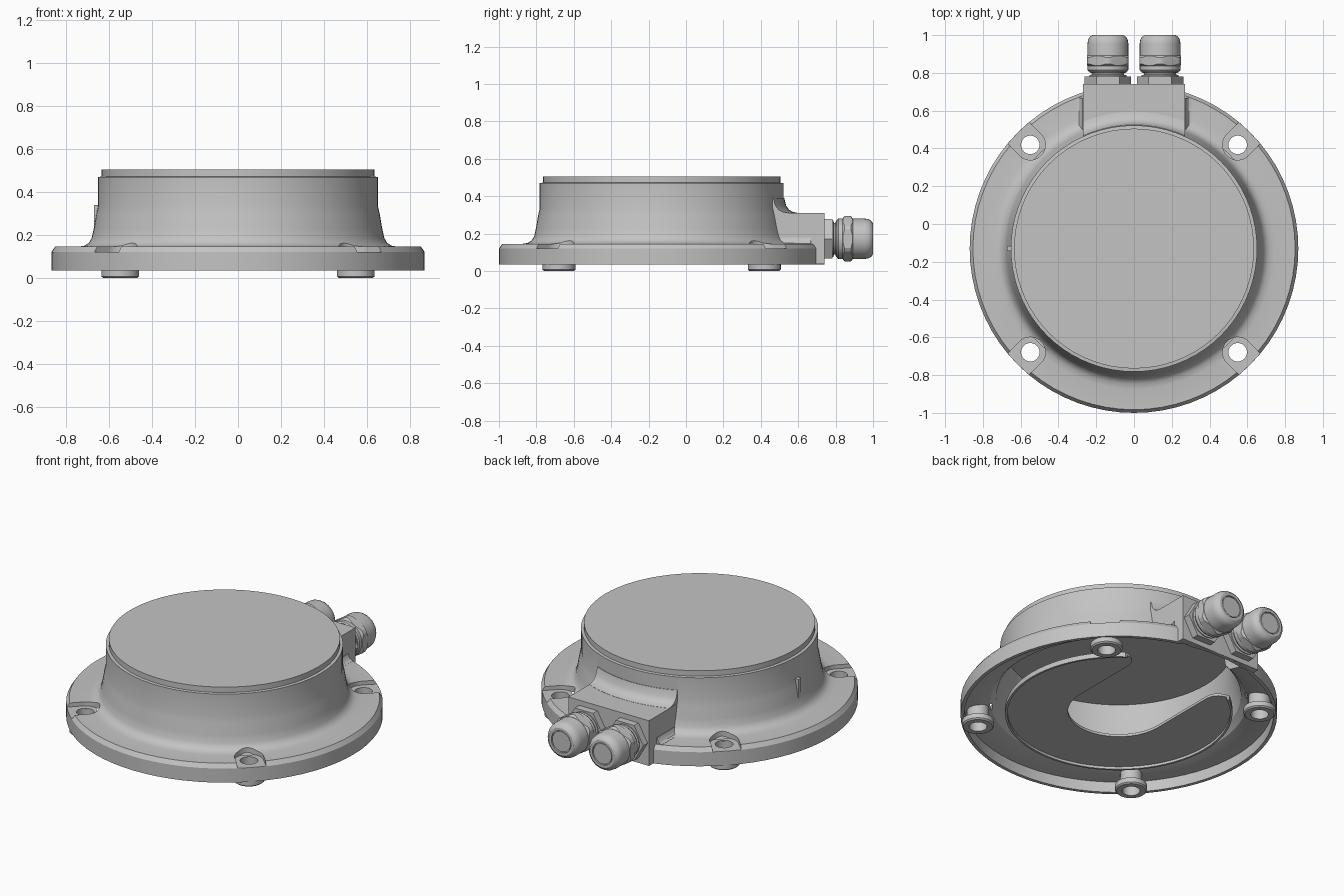
import bpy, bmesh, math
from mathutils import Matrix, Vector

if "Cube" in bpy.data.objects:
    bpy.data.objects.remove(bpy.data.objects["Cube"])

grey = bpy.data.materials.new("cast grey")
grey.use_nodes = True
COLOUR = (0.55, 0.55, 0.55, 1)
grey.diffuse_color = COLOUR
grey.node_tree.nodes["Principled BSDF"].inputs["Base Color"].default_value = COLOUR

CY = -0.13          # centre of the round housing
BOLT = 0.549        # bolt offset from the centre


def finish(name, bm, matrix):
    bmesh.ops.remove_doubles(bm, verts=bm.verts, dist=1e-5)
    bmesh.ops.recalc_face_normals(bm, faces=bm.faces)
    bm.transform(matrix)
    mesh = bpy.data.meshes.new(name)
    bm.to_mesh(mesh)
    bm.free()
    mesh.materials.append(grey)
    obj = bpy.data.objects.new(name, mesh)
    bpy.context.collection.objects.link(obj)
    return obj


def revolve(name, profile, matrix, sides=72, closed=False):
    """Spin (radius, height) points around local z."""
    bm = bmesh.new()
    vs = [bm.verts.new((r, 0, z)) for r, z in profile]
    pairs = list(zip(vs, vs[1:]))
    if closed:
        pairs.append((vs[-1], vs[0]))
    edges = [bm.edges.new(p) for p in pairs]
    bmesh.ops.spin(bm, geom=vs + edges, cent=(0, 0, 0), axis=(0, 0, 1),
                   angle=2 * math.pi, steps=sides, use_merge=True)
    return finish(name, bm, matrix)


def prism(name, outline, low, high, matrix=Matrix()):
    """Extrude an outline in local xy from low to high."""
    bm = bmesh.new()
    face = bm.faces.new([bm.verts.new((x, y, low)) for x, y in outline])
    new = bmesh.ops.extrude_face_region(bm, geom=[face])["geom"]
    bmesh.ops.translate(bm, vec=(0, 0, high - low),
                        verts=[g for g in new if isinstance(g, bmesh.types.BMVert)])
    return finish(name, bm, matrix)


def rect(x0, x1, y0, y1):
    return [(x0, y0), (x1, y0), (x1, y1), (x0, y1)]


def slot(radius, mouth, steps=20):
    """Round-ended slot toward +y; mouth lists the right-hand points of its open end."""
    arc = [(radius * math.cos(math.pi + math.pi * i / steps),
            radius * math.sin(math.pi + math.pi * i / steps)) for i in range(steps + 1)]
    return arc + mouth + [(-x, y) for x, y in reversed(mouth)]


def hexagon(radius, turn=0):
    return [(radius * math.cos(turn + i * math.pi / 3), radius * math.sin(turn + i * math.pi / 3))
            for i in range(6)]


def boolean(obj, cutter, mode="DIFFERENCE"):
    mod = obj.modifiers.new(mode, "BOOLEAN")
    mod.operation, mod.object, mod.solver = mode, cutter, "EXACT"
    bpy.context.view_layer.objects.active = obj
    bpy.ops.object.modifier_apply(modifier=mod.name)
    bpy.data.objects.remove(cutter)


def place(x, y, z=0):
    return Matrix.Translation((x, y, z))


centre = place(0, CY)
bolts = [(sx * BOLT, CY + sy * BOLT) for sx in (-1, 1) for sy in (-1, 1)]

# Housing: flange, flared wall and raised lid
housing = revolve("housing", [
    (0, .035), (.87, .035), (.87, .12), (.853, .145), (.745, .145), (.715, .15), (.695, .163),
    (.682, .185), (.672, .23), (.66, .3), (.652, .335), (.652, .47),
    (.635, .472), (.635, .505), (0, .505)], centre)

# Cable entry block with coved sides and a cove up to the wall
boolean(housing, prism("entry_block", rect(-.27, .27, .2, .74), .036, .31), "UNION")
top_cove = revolve("entry_top_cove", [
    (.6, .3), (.725, .3), (.725, .311), (.7, .316), (.68, .328), (.665, .35), (.655, .39),
    (.6, .39)], centre, closed=True)
boolean(top_cove, prism("cove_limit", rect(-.269, .269, .2, .8), .2, .5), "INTERSECT")
boolean(housing, top_cove, "UNION")
along_y = Matrix.Rotation(math.pi / 2, 4, "X")
for side in (-1, 1):
    cove = [(.262, .14), (.305, .14), (.305, .146), (.291, .15), (.279, .162), (.273, .18),
            (.262, .18)]
    boolean(housing, prism("entry_cove", [(side * x, z) for x, z in cove],
                           -.667, -.35, along_y), "UNION")

# Hollow underside
boolean(housing, revolve("cavity", [
    (0, -.1), (.85, -.1), (.85, .1), (.77, .104), (.705, .122), (.672, .16), (.655, .24),
    (.635, .33), (.625, .46), (0, .46)], centre))
boolean(housing, prism("entry_cavity", rect(-.24, .24, .2, .7), -.1, .28))

# Bolt seats, holes and hollow feet
for i, (x, y) in enumerate(bolts):
    outward = Vector((x, y - CY))
    turn = Matrix.Rotation(math.atan2(outward.y, outward.x) - math.pi / 2, 4, "Z")
    boolean(housing, prism("seat_cut", slot(.08, [(.08, .3)]), .121, .2, place(x, y) @ turn))
    boolean(housing, revolve("hole_cut", [(0, -.2), (.049, -.2), (.049, .3), (0, .3)],
                             place(x, y), 24))
    revolve(f"foot_{i + 1}", [
        (.049, 0), (.08, 0), (.088, .007), (.088, .036), (.06, .036), (.06, .115), (.049, .115)],
        place(x, y), 32, True)

# Inner tray with a flared slot opening toward the cable entry
tray = revolve("inner_tray", [
    (0, .06), (.612, .06), (.612, .045), (.625, .045), (.625, .075), (0, .075)], centre)
mouth = [(.28, .42), (.288, .455), (.31, .482), (.34, .496), (.42, .51), (.42, .8)]
boolean(tray, prism("tray_slot_cut", slot(.28, mouth), -.1, .2, centre))

# Small marker on the right wall
prism("side_marker", rect(-.672, -.645, CY - .014, CY + .014), .22, .34)

# Cable glands
for side, label in ((-1, "right"), (1, "left")):
    axis = place(side * .138, 0, .172) @ Matrix.Rotation(-math.pi / 2, 4, "X")
    prism(f"{label}_gland_base", hexagon(.123), .735, .782, axis)
    revolve(f"{label}_gland_neck", [
        (0, .77), (.098, .77), (.098, .788), (.085, .791), (.085, .799), (.098, .802),
        (.098, .815), (0, .815)], axis, 32)
    revolve(f"{label}_gland_cap", [
        (0, .808), (.102, .808), (.108, .815), (.108, .955), (.105, .975), (.096, .991),
        (.082, 1), (.066, 1), (.066, .99), (.061, .99), (.061, .997), (0, .997)], axis, 32)
    nut = prism(f"{label}_gland_nut", hexagon(.127, math.pi / 6), .837, .892, axis)
    boolean(nut, revolve("nut_round", [
        (0, .83), (.1, .83), (.121, .848), (.121, .881), (.1, .9), (0, .9)], axis, 32),
        "INTERSECT")

# Smooth curved faces, keep hard edges
bpy.ops.object.select_all(action="DESELECT")
for obj in bpy.context.collection.objects:
    if obj.type == "MESH" and grey.name in obj.data.materials:
        obj.select_set(True)
        bpy.context.view_layer.objects.active = obj
bpy.ops.object.shade_smooth_by_angle(angle=math.radians(28))
